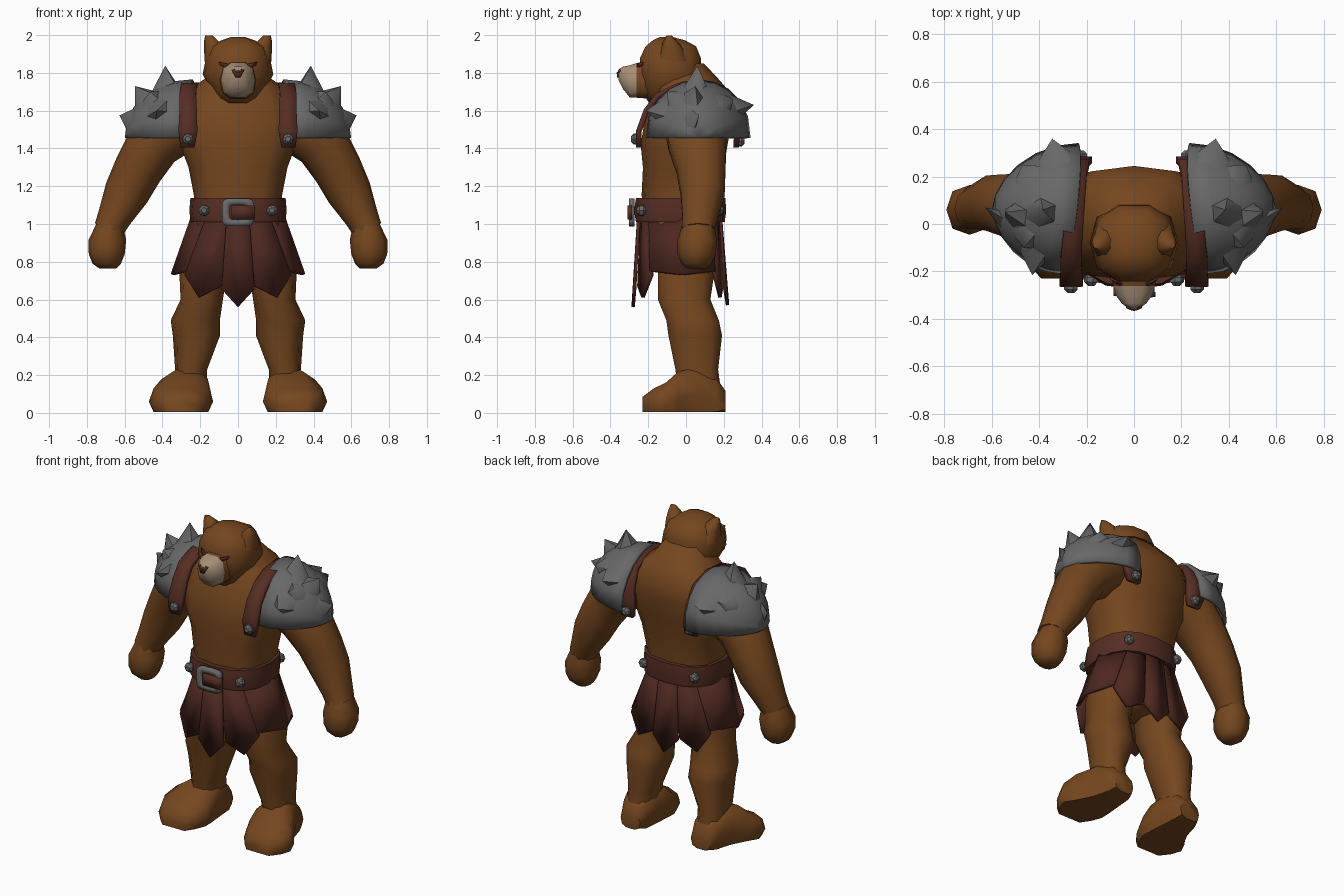
import bpy, bmesh, math
from mathutils import Vector as V


def material(name, rgb):
    m = bpy.data.materials.new(name)
    m.diffuse_color = (*rgb, 1)
    return m


FUR = material("brown fur", (0.178, 0.062, 0.0135))
TAN = material("tan muzzle", (0.39, 0.275, 0.187))
STRAP = material("strap leather", (0.094, 0.027, 0.017))
SKIRT = material("skirt leather", (0.076, 0.021, 0.0145))
STEEL = material("grey steel", (0.138, 0.138, 0.139))
DARK = material("dark nose", (0.085, 0.025, 0.016))
X, Y, Z = V((1, 0, 0)), V((0, 1, 0)), V((0, 0, 1))


def build(name, verts, faces, mat, solid=0, mirror=False, angle=32):
    me = bpy.data.meshes.new(name)
    me.from_pydata([tuple(v) for v in verts], [], faces)
    bm = bmesh.new()
    bm.from_mesh(me)
    bmesh.ops.remove_doubles(bm, verts=bm.verts, dist=0.0005)
    bmesh.ops.recalc_face_normals(bm, faces=bm.faces)
    bm.to_mesh(me)
    bm.free()
    me.materials.append(mat)
    me.shade_smooth()
    me.set_sharp_from_angle(angle=math.radians(angle))
    ob = bpy.data.objects.new(name, me)
    bpy.context.scene.collection.objects.link(ob)
    if solid:
        s = ob.modifiers.new("thickness", 'SOLIDIFY')
        s.thickness, s.offset = solid, 0
    if mirror:
        ob.modifiers.new("mirror", 'MIRROR')
    return ob


def spow(v, p):
    return math.copysign(abs(v) ** p, v)


def loft(name, rings, mat, u=X, v=Y, n=12, p=0.85, mirror=False, floor=None, angle=62):
    """Skin rings (x, y, z, radius_u, radius_v); u=None follows the path."""
    cs = [V(r[:3]) for r in rings]
    verts, faces = [], []
    for i, r in enumerate(rings):
        t = cs[min(i + 1, len(cs) - 1)] - cs[max(i - 1, 0)]
        uu = u or t.cross(v).normalized()
        for k in range(n):
            a = 2 * math.pi * k / n
            q = cs[i] + uu * r[3] * spow(math.cos(a), p) + v * r[4] * spow(math.sin(a), p)
            if floor is not None:
                q.z = max(q.z, floor)
            verts.append(q)
    for i in range(len(rings) - 1):
        for k in range(n):
            j = (k + 1) % n
            faces.append((i * n + k, i * n + j, i * n + n + j, i * n + n + k))
    faces += [tuple(range(n)), tuple(range(len(verts) - n, len(verts)))]
    return build(name, verts, faces, mat, mirror=mirror, angle=angle)


def column(name, rows, mat, **kw):
    """Upright loft from (z, half_width, front_y, back_y)."""
    return loft(name, [(0, (f + b) / 2, z, w, (b - f) / 2) for z, w, f, b in rows], mat, **kw)


# body
column("torso", [(.72, .14, -.11, .12), (.85, .23, -.16, .15), (1.0, .235, -.215, .175),
                 (1.15, .233, -.235, .185), (1.3, .262, -.228, .2), (1.42, .308, -.24, .22),
                 (1.54, .32, -.22, .243), (1.66, .285, -.18, .245), (1.73, .23, -.145, .205),
                 (1.77, .175, -.13, .17), (1.85, .12, -.12, .095)], FUR, p=.74)
loft("arm", [(.24, .05, 1.56, .14, .16), (.35, .06, 1.51, .16, .175), (.45, .06, 1.42, .145, .16),
             (.53, .08, 1.285, .13, .135), (.59, .088, 1.165, .12, .122), (.655, .075, 1.035, .09, .098),
             (.685, .065, .97, .08, .09)], FUR, u=None, mirror=True, n=10, p=.95)
loft("fist", [(.68, .065, 1.0, .07, .085), (.692, .06, .915, .1, .105), (.695, .055, .84, .095, .1),
              (.695, .055, .79, .075, .08), (.69, .055, .765, .045, .05)], FUR, mirror=True, n=8)
loft("leg", [(.14, -.01, .9, .12, .14), (.185, 0, .73, .125, .155), (.192, -.01, .6, .112, .145),
             (.226, .035, .49, .13, .145), (.22, .049, .41, .125, .148), (.248, .057, .23, .085, .118),
             (.25, .075, .08, .085, .12)], FUR, mirror=True, n=10)
loft("foot", [(.25, .208, .06, .07, .06), (.252, .16, .08, .09, .11), (.262, .06, .1, .11, .145),
              (.283, -.04, .08, .145, .145), (.302, -.105, .06, .17, .105), (.304, -.17, .048, .142, .085),
              (.3, -.23, .035, .092, .052)],
     FUR, v=Z, mirror=True, n=10, p=.75, floor=.005)

# head
column("head", [(1.64, .09, -.2, .06), (1.69, .125, -.235, .08), (1.79, .187, -.25, .092),
                (1.88, .17, -.25, .085), (1.94, .145, -.22, .06), (1.972, .09, -.18, .0),
                (1.99, .035, -.14, -.07)], FUR, n=10)
loft("ear", [(.105, -.07, 1.86, .072, .09), (.122, -.075, 1.935, .058, .06),
             (.142, -.085, 1.972, .037, .035), (.153, -.09, 1.998, .021, .014)], FUR, n=7, mirror=True)
# tan muzzle growing out of the fur
muzzle = loft("muzzle", [(0, -.20, 1.765, .098, .105), (0, -.262, 1.76, .088, .095),
                         (0, -.298, 1.755, .079, .088), (0, -.335, 1.775, .052, .06),
                         (0, -.358, 1.79, .022, .028)], TAN, v=Z, n=10, p=.75)
muzzle.data.materials.append(FUR)
for f in muzzle.data.polygons:
    if f.center.y > -.25:
        f.material_index = 1
build("nose", [(-.034, -.35, 1.815), (.034, -.35, 1.815), (.012, -.36, 1.775), (-.012, -.36, 1.775),
               (0, -.363, 1.80), (0, -.345, 1.82)],
      [(0, 4, 5), (1, 5, 4), (0, 3, 4), (1, 4, 2), (2, 4, 3)], DARK, solid=.009)
build("mouth", [(-.024, -.326, 1.716), (0, -.332, 1.726), (.024, -.326, 1.716),
                (-.024, -.324, 1.709), (0, -.33, 1.717), (.024, -.324, 1.709)],
      [(0, 1, 4, 3), (1, 2, 5, 4)], DARK, solid=.009)
build("eye", [(.05, -.255, 1.846), (.1, -.229, 1.858), (.094, -.235, 1.84), (.062, -.258, 1.828)],
      [(0, 1, 2, 3)], DARK, solid=.009, mirror=True)


# skirt panels: top edge a-b, bottom corners a-b, pointed tip
def panel(name, ta, tb, ba, bb, tip, mid=None, mirror=True):
    ta, tb = V((*ta, 1.04)), V((*tb, 1.04))
    tm = V((*mid, 1.04)) if mid else (ta + tb) / 2
    build(name, [ta, tm, tb, bb, tip, ba], [(0, 1, 4, 5), (1, 2, 3, 4)], SKIRT,
          solid=.018, mirror=mirror, angle=14)


panel("skirt_front", (-.06, -.25), (.06, -.25), (-.087, -.272, .655), (.087, -.272, .655),
      (0, -.28, .56), mirror=False)
panel("skirt_front_side", (.045, -.235), (.165, -.2), (.09, -.25, .67), (.28, -.18, .73),
      (.207, -.228, .61))
panel("skirt_side", (.155, -.195), (.165, .14), (.272, -.19, .75), (.275, .15, .75),
      (.348, -.02, .732), mid=(.24, -.02))
panel("skirt_back_side", (.165, .14), (.045, .17), (.28, .15, .73), (.09, .19, .67), (.207, .18, .61))
panel("skirt_back", (-.06, .182), (.06, .182), (-.087, .205, .66), (.087, .205, .66),
      (0, .22, .57), mirror=False)

# belt with its buckle
column("belt", [(1.01, .25, -.265, .205), (1.07, .258, -.275, .213), (1.138, .252, -.265, .208)],
       STRAP, n=16, p=.8)
N = 16
ring = [(s * spow(math.cos(2 * math.pi * k / N), .4), -.288,
         1.062 + s * .86 * spow(math.sin(2 * math.pi * k / N), .4))
        for s in (.086, .046) for k in range(N)]
build("buckle", ring, [(k, (k + 1) % N, N + (k + 1) % N, N + k) for k in range(N)], STEEL, solid=.03)
build("belt_tongue", [(-.035, -.3, 1.098), (.09, -.298, 1.098), (.09, -.298, 1.025), (-.035, -.3, 1.025)],
      [(0, 1, 2, 3)], STRAP, solid=.022)

# shoulder straps: a ribbon of (y, z, inner x, outer x)
path = [(-.25, 1.405, .23, .305), (-.25, 1.49, .215, .315), (-.21, 1.60, .218, .31),
        (-.15, 1.68, .222, .31), (-.05, 1.728, .218, .30), (.09, 1.735, .208, .30),
        (.205, 1.69, .20, .31), (.26, 1.58, .188, .31), (.27, 1.48, .178, .3), (.265, 1.405, .185, .27)]
build("shoulder_strap", [(x, y, z) for y, z, a, b in path for x in (a, b)],
      [(2 * i, 2 * i + 1, 2 * i + 3, 2 * i + 2) for i in range(len(path) - 1)],
      STRAP, solid=.03, mirror=True)


# pauldron dome: arch angle t runs front to back, f runs inner rim to outer end
def dome(t, f):
    t, f = min(max(t, 0), math.pi), min(max(f, 0), math.pi / 2)
    c, s = math.cos(f), math.sin(t)
    x0 = .263 + .03 * math.cos(t) - .024 * s
    return V((x0 + (.588 - x0) * math.sin(f), .065 - .266 * math.cos(t) * c ** 1.2,
              1.455 + .30 * spow(s, .85) * c ** .9))


A, B = 10, 6
verts = [dome(math.pi * i / A, math.pi / 2 * j / B) for i in range(A + 1) for j in range(B + 1)]
faces = [(i * (B + 1) + j, i * (B + 1) + j + 1, (i + 1) * (B + 1) + j + 1, (i + 1) * (B + 1) + j)
         for i in range(A) for j in range(B)]
build("pauldron", verts, faces, STEEL, solid=.022, mirror=True, angle=60)

# pauldron spikes: broad cones whose feet lie on the dome surface
spikes = [((.385, .06, 1.838), 85, 27), ((.545, .05, 1.73), 78, 48), ((.628, .07, 1.575), 48, 68),
          ((.345, .36, 1.63), 143, 18), ((.43, -.215, 1.60), 34, 30), ((.465, -.1, 1.70), 55, 40),
          ((.47, .25, 1.66), 130, 38)]
for i, (tip, t, f) in enumerate(spikes):
    t, f = math.radians(t), math.radians(f)
    foot = [dome(t + .085 / (.29 * math.cos(f) + .03) * math.cos(a), f + .25 * math.sin(a))
            for a in (2 * math.pi * k / 6 for k in range(6))]
    build(f"pauldron_spike_{i + 1}", foot + [V(tip)],
          [(k, (k + 1) % 6, 6) for k in range(6)], STEEL, mirror=True, angle=50)

# rivets: low domes, all facing along y
for name, (x, y, z) in [("strap_front_rivet", (.265, -.266, 1.45)),
                        ("strap_back_rivet", (.225, .285, 1.44)),
                        ("belt_front_rivet", (.18, -.235, 1.072)),
                        ("belt_back_rivet", (.18, .172, 1.075))]:
    loft(name, [(x, y + o, z, r, r) for o, r in ((-.026, .014), (-.01, .03), (.01, .03), (.026, .014))],
         STEEL, v=Z, n=7, p=1, mirror=True, angle=30)
